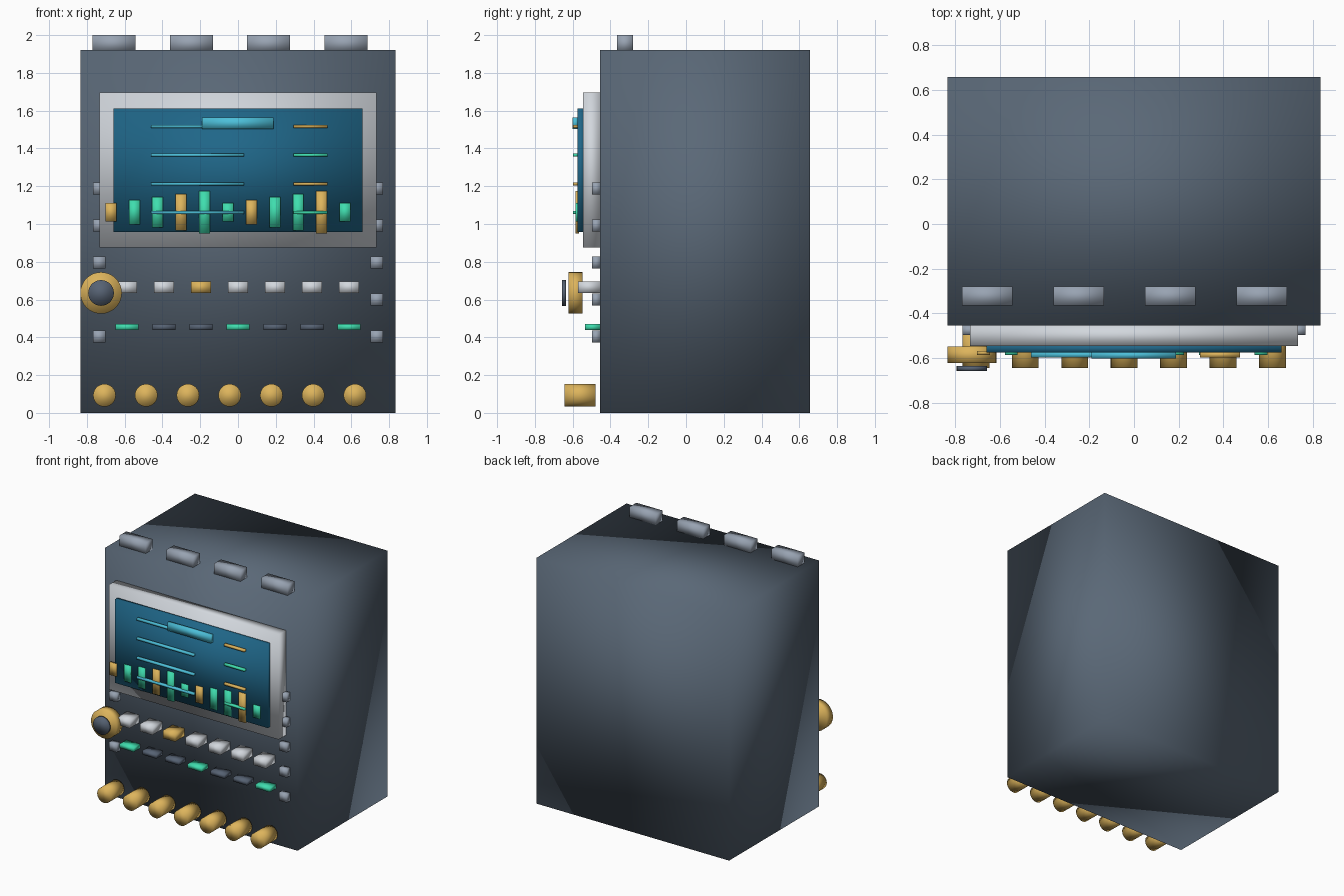
import bpy
import math

cube = bpy.data.objects.get("Cube")
if cube:
    bpy.data.objects.remove(cube, do_unlink=True)


def material(name, hex_code):
    # Convert a display hex colour to linear values
    srgb = [int(hex_code[i:i + 2], 16) / 255 for i in (0, 2, 4)]
    rgba = [c / 12.92 if c < 0.04 else ((c + 0.055) / 1.055) ** 2.4 for c in srgb] + [1]
    mat = bpy.data.materials.new(name)
    mat.use_nodes = True
    mat.diffuse_color = rgba
    mat.node_tree.nodes["Principled BSDF"].inputs["Base Color"].default_value = rgba
    return mat


slate = material("slate body", "5A6877")
steel = material("steel grey", "98A3B2")
silver = material("light silver", "D2D7DD")
screen_blue = material("screen blue", "1F6688")
cyan = material("cyan", "4CBFD9")
green = material("mint green", "3FDDAE")
gold = material("gold", "DDB45C")
charcoal = material("charcoal blue", "566273")


def finish(name, mat):
    obj = bpy.context.object
    obj.name = name
    obj.data.materials.append(mat)
    bpy.ops.object.shade_smooth()
    return obj


def box(name, mat, x, y, z):
    """Box spanning the (low, high) range on each axis."""
    spans = (x, y, z)
    bpy.ops.mesh.primitive_cube_add(size=1, location=[sum(s) / 2 for s in spans])
    obj = bpy.context.object
    obj.scale = [s[1] - s[0] for s in spans]
    bpy.ops.object.transform_apply(location=False, rotation=False, scale=True)
    return finish(name, mat)


def around(centre, size):
    return (centre - size / 2, centre + size / 2)


def disc(name, mat, x, z, radius, y):
    """Cylinder along the depth axis."""
    bpy.ops.mesh.primitive_cylinder_add(
        vertices=32, radius=radius, depth=y[1] - y[0],
        location=(x, sum(y) / 2, z), rotation=(math.pi / 2, 0, 0))
    return finish(name, mat)


FRONT = -0.455

# Cabinet and top tabs
box("cabinet", slate, (-0.833, 0.833), (FRONT, 0.657), (0, 1.92))
for i in range(4):
    box(f"top_tab_{i + 1}", steel, around(-0.656 + 0.409 * i, 0.227), (-0.365, -0.28), (1.91, 2))

# Screen and its frame
box("screen_frame", silver, (-0.733, 0.733), (-0.545, FRONT), (0.876, 1.695))
box("screen", screen_blue, (-0.66, 0.66), (-0.575, -0.54), (0.958, 1.612))

# Screen readout: header, text lines and level bars
box("header_bar", cyan, (-0.19, 0.187), (-0.601, -0.572), (1.503, 1.565))
for i in range(4):
    z = around(1.517 - 0.152 * i, 0.016)
    box(f"long_line_{i + 1}", cyan, (-0.46, 0.033), (-0.597, -0.572), z)
    box(f"short_line_{i + 1}", green if i % 2 else gold, (0.295, 0.473), (-0.597, -0.572), z)
for i in range(11):
    box(f"level_bar_{i + 1}", green if i % 3 else gold, around(-0.673 + 0.124 * i, 0.058),
        (-0.585, -0.567), around(1.063, 0.097 + 0.032 * (i % 5)))

# Side buttons
for side, x in (("right", -0.735), ("left", 0.735)):
    for i in range(5):
        box(f"{side}_side_button_{i + 1}", steel, around(x, 0.066),
            (-0.497, FRONT), around(0.405 + 0.196 * i, 0.063))

# Two rows of keys and the row of knobs
for i in range(7):
    x = 0.196 * (i - 3)
    box(f"key_{i + 1}", gold if i == 2 else silver, around(x, 0.105), (-0.572, FRONT), (0.635, 0.695))
    box(f"indicator_{i + 1}", charcoal if i % 3 else green, around(x, 0.12), (-0.535, FRONT), (0.438, 0.47))
    disc(f"knob_{i + 1}", gold, -0.707 + 0.221 * i, 0.093, 0.06, (-0.643, -0.48))

# Main dial with cap
disc("dial", gold, -0.725, 0.635, 0.11, (-0.622, -0.548))
disc("dial_cap", charcoal, -0.725, 0.635, 0.068, (-0.657, -0.635))
